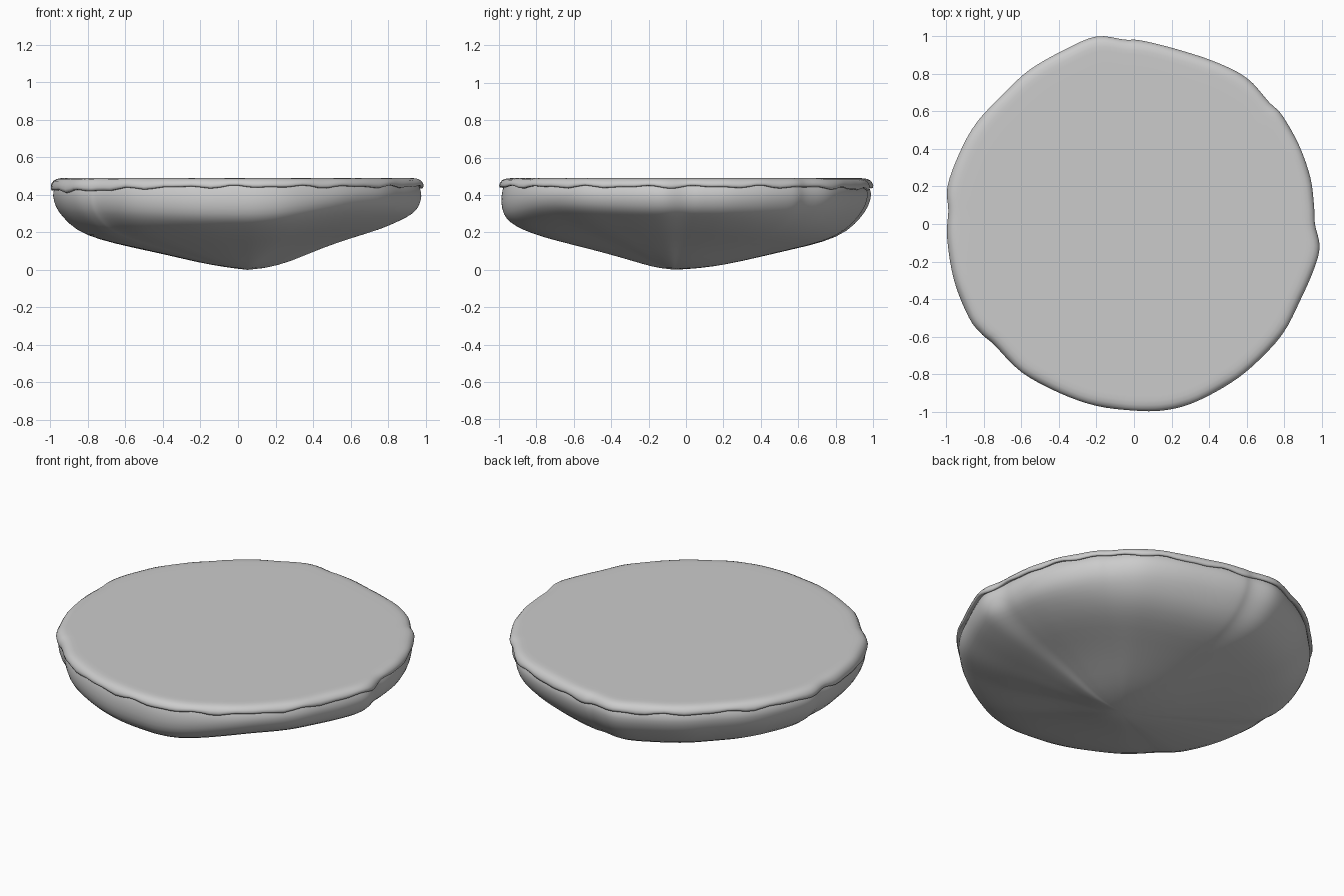
import bpy, bmesh, math
from mathutils import Vector

if "Cube" in bpy.data.objects:
    bpy.data.objects.remove(bpy.data.objects["Cube"])

# Irregular plan outline, counter-clockwise from the right
PLAN = [(.965, 0), (.96, .1), (.94, .25), (.88, .42), (.79, .58), (.72, .65), (.6, .78),
        (.42, .87), (.2, .94), (.03, .98), (-.05, .983), (-.2, 1), (-.37, .93), (-.56, .82),
        (-.7, .69), (-.84, .54), (-.93, .38), (-.995, .2), (-.99, .07), (-.997, -.07),
        (-.96, -.3), (-.88, -.5), (-.81, -.59), (-.75, -.64), (-.6, -.79), (-.4, -.9),
        (-.2, -.97), (0, -.995), (.15, -.995), (.3, -.96), (.48, -.87), (.63, -.76),
        (.79, -.59), (.89, -.4), (.96, -.24), (.99, -.12)]
POLE = Vector((.05, -.06))          # lowest point of the underside

# Underside heights at fractions S from the pole to the rim, for several headings
S = [.12, .25, .42, .6, .76, .88, .95, .985, 1]
PROFILES = [
    (0,   [.012, .045, .115, .172, .215, .265, .30, .34, .395]),
    (90,  [.008, .025, .065, .11, .148, .205, .285, .34, .40]),
    (180, [.016, .04, .083, .122, .162, .21, .285, .335, .40]),
    (270, [.013, .05, .095, .137, .175, .215, .255, .295, .36]),
    (315, [.02, .065, .125, .18, .225, .275, .315, .35, .40]),
]


def smooth_loop(pts, sub):
    """Closed Catmull-Rom curve through pts."""
    p = [Vector(q) for q in pts]
    n, out = len(p), []
    for i in range(n):
        a, b, c, d = (p[(i + k) % n] for k in (-1, 0, 1, 2))
        for j in range(sub):
            t = j / sub
            out.append(.5 * (2 * b + (c - a) * t + (2 * a - 5 * b + 4 * c - d) * t * t
                             + (3 * b - a - 3 * c + d) * t ** 3))
    return out


def profile_at(angle):
    """Blend the neighbouring underside profiles for a heading in degrees."""
    n = len(PROFILES)
    for i in range(n):
        a0, z0 = PROFILES[i]
        a1, z1 = PROFILES[(i + 1) % n]
        a1 = a1 if a1 > a0 else a1 + 360
        if a0 <= angle < a1:
            t = (angle - a0) / (a1 - a0)
            t = .5 - .5 * math.cos(math.pi * t)
            return [u + (v - u) * t for u, v in zip(z0, z1)]
    return PROFILES[0][1]


def lathe(name, rings, start=None, end=None):
    """Skin a list of point rings, optionally closing either end to a point."""
    bm = bmesh.new()
    vr = [[bm.verts.new(p) for p in r] for r in rings]
    n = len(vr[0])
    for a, b in zip(vr, vr[1:]):
        for i in range(n):
            j = (i + 1) % n
            bm.faces.new((a[i], a[j], b[j], b[i]))
    for point, ring in ((start, vr[0]), (end, vr[-1])):
        if point:
            c = bm.verts.new(point)
            for i in range(n):
                bm.faces.new((c, ring[i], ring[(i + 1) % n]))
    bmesh.ops.recalc_face_normals(bm, faces=bm.faces)
    if end:
        bm.faces.ensure_lookup_table()
        if bm.faces[-1].normal.z < 0:
            bmesh.ops.reverse_faces(bm, faces=bm.faces)
    elif bm.faces[-1].normal.dot(Vector((*(rings[-1][0][:2]), 0))) != 0:
        bm.faces.ensure_lookup_table()
        if bm.faces[-1].normal.z > 0:
            bmesh.ops.reverse_faces(bm, faces=bm.faces)
    me = bpy.data.meshes.new(name)
    bm.to_mesh(me)
    bm.free()
    me.shade_smooth()
    ob = bpy.data.objects.new(name, me)
    bpy.context.collection.objects.link(ob)
    return ob


outline = smooth_loop(PLAN, 4)

# Rocky underside, its rim tucked up inside the cap
rim = [p * .992 for p in outline]
heights = [profile_at(math.degrees(math.atan2(*(p - POLE).yx)) % 360) for p in rim]
rings = [[(*POLE.lerp(p, s), h[k]) for p, h in zip(rim, heights)] for k, s in enumerate(S)]
rings.append([(*(p * .992), .43) for p in rim])
rings.append([(*(p * .975), .465) for p in rim])
rock = lathe("rock_underside", rings, start=(*POLE, 0))
sub = rock.modifiers.new("smooth", 'SUBSURF')
sub.levels = sub.render_levels = 1


# Ground cap with a rounded shoulder and a wavy drooping lip
def lip(p):
    a = math.atan2(p.y, p.x)
    droop = .024 * max(0, math.cos(a - math.radians(205))) ** 6
    droop += .012 * max(0, math.cos(a - math.radians(80))) ** 6
    return .443 - droop + .005 * math.sin(19 * a) + .004 * math.sin(31 * a + 1)


section = [(.965, .25), (.988, 0), (.997, .03), (1, .25), (.996, .5), (.985, .76),
           (.968, .92), (.945, .99), (.92, 1), (.85, 1), (.4, 1)]
cap = [[(p.x * s, p.y * s, lip(p) + (.49 - lip(p)) * t) for p in outline] for s, t in section]
lathe("ground_cap", cap, end=(0, 0, .49))
